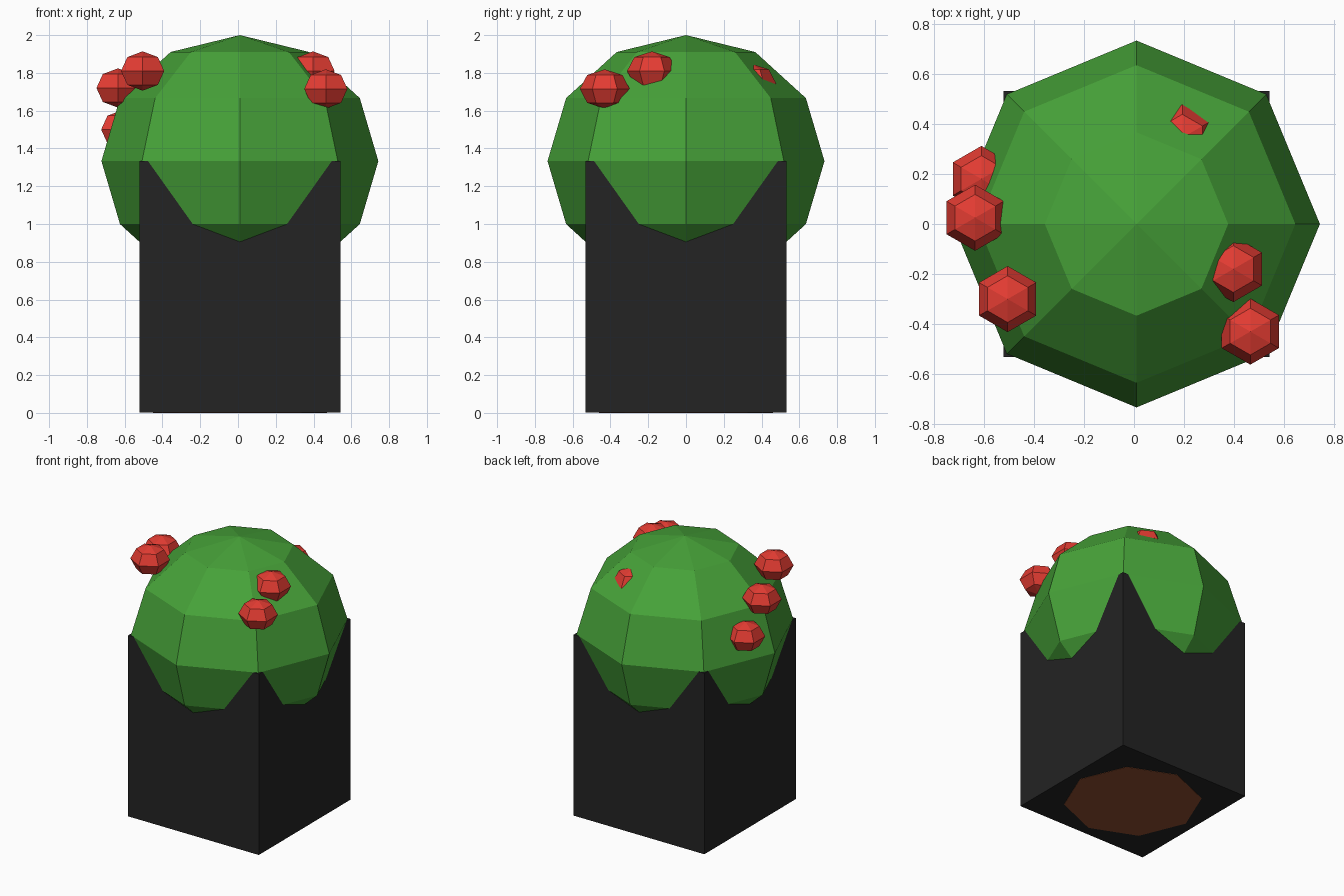
import bpy
from mathutils import Matrix

if "Cube" in bpy.data.objects:
    bpy.data.objects.remove(bpy.data.objects["Cube"])


def material(name, rgb):
    m = bpy.data.materials.new(name)
    m.diffuse_color = (*rgb, 1)
    m.use_nodes = True
    m.node_tree.nodes["Principled BSDF"].inputs["Base Color"].default_value = m.diffuse_color
    return m


GREEN = material("leaf green", (0.062, 0.36, 0.04))
RED = material("fruit red", (0.77, 0.045, 0.032))
BLACK = material("planter black", (0.017, 0.017, 0.017))
BROWN = material("bark brown", (0.28, 0.075, 0.028))

CX = 0.01  # axis of tree and block


def finish(name, mat):
    ob = bpy.context.object
    ob.name = ob.data.name = name
    ob.data.materials.append(mat)
    return ob


def ball(name, mat, segments, rings, loc, size, turn=0.0):
    """Flat-faced globe with its own radius on each axis."""
    bpy.ops.mesh.primitive_uv_sphere_add(segments=segments, ring_count=rings, radius=1, location=loc)
    ob = finish(name, mat)
    ob.data.transform(Matrix.Diagonal((*size, 1)) @ Matrix.Rotation(turn, 4, 'Z'))
    return ob


# dark square block, a hair above the trunk's foot
bpy.ops.mesh.primitive_cube_add(size=1, location=(CX, 0, 0.6675))
finish("block", BLACK).data.transform(Matrix.Diagonal((1.063, 1.063, 1.331, 1)))

# trunk hidden inside the block, seen only from below
bpy.ops.mesh.primitive_cylinder_add(vertices=8, radius=0.46, depth=1.3, location=(CX, 0, 0.65))
finish("trunk", BROWN)

# leafy crown
ball("crown", GREEN, 8, 6, (CX, 0, 1.333), (0.733, 0.733, 0.667))

# fruits, some half sunk in the crown
FRUITS = [(-0.505, -0.30, 1.81), (-0.635, 0.025, 1.72), (-0.61, 0.18, 1.50),
          (0.397, -0.18, 1.81), (0.465, -0.43, 1.715), (0.193, 0.345, 1.745)]
for i, p in enumerate(FRUITS):
    ball(f"fruit_{i + 1}", RED, 6, 4, p, (0.132, 0.132, 0.104))
